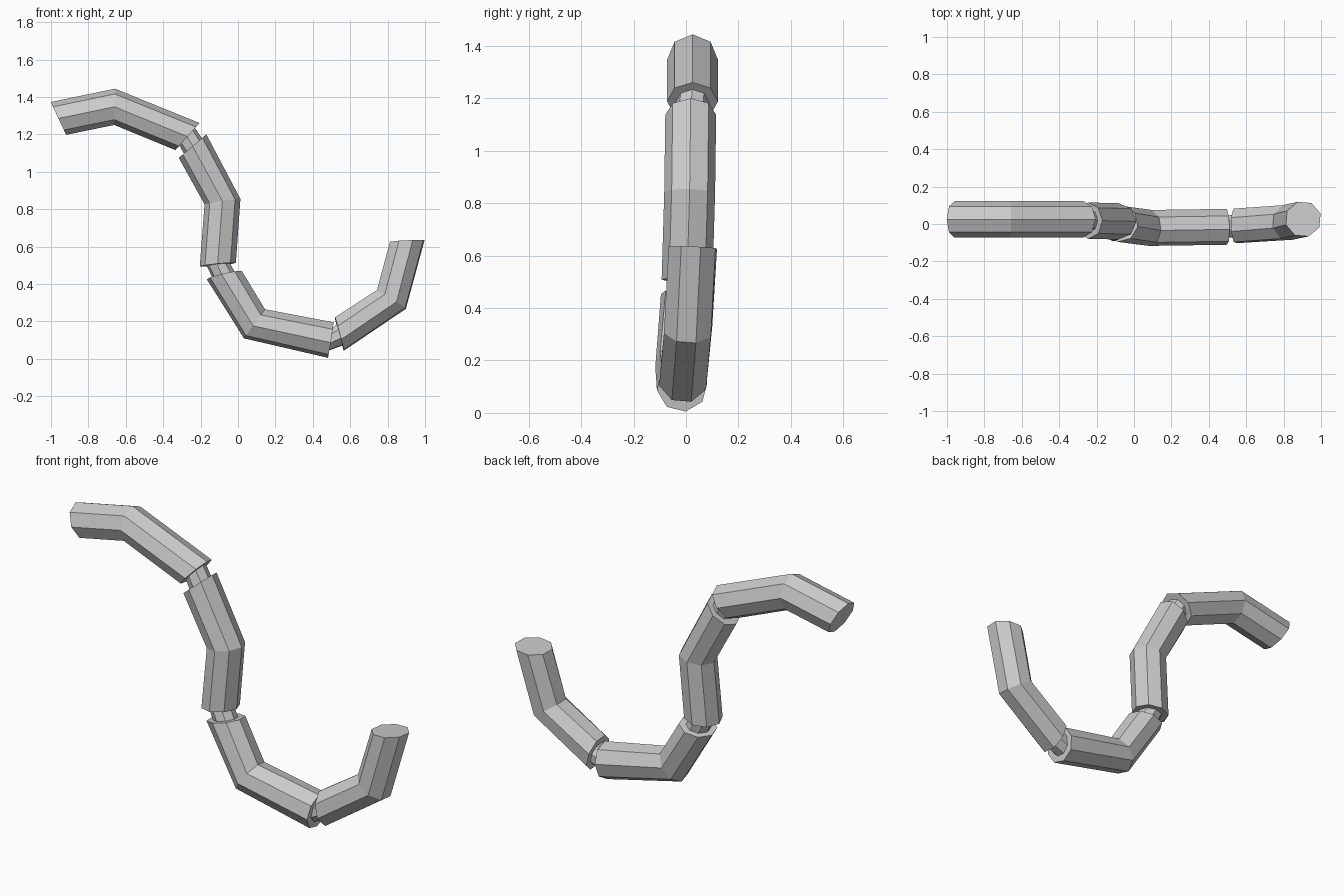
import bpy, bmesh, math
from mathutils import Vector

if "Cube" in bpy.data.objects:
    bpy.data.objects.remove(bpy.data.objects["Cube"])

SIDES = 8

def tube(name, rings, radius, roll=0.0):
    """Capped octagonal tube; each ring is (centre, tangent)."""
    bm = bmesh.new()
    loops = []
    for centre, tangent in rings:
        t = Vector(tangent).normalized()
        u = Vector((0, -1, 0))
        u = (u - t * u.dot(t)).normalized()
        v = t.cross(u)
        loop = []
        for i in range(SIDES):
            a = 2 * math.pi * i / SIDES + math.radians(roll)
            loop.append(bm.verts.new(Vector(centre) + radius * (u * math.cos(a) + v * math.sin(a))))
        loops.append(loop)
    for a, b in zip(loops, loops[1:]):
        for i in range(SIDES):
            j = (i + 1) % SIDES
            bm.faces.new((a[i], a[j], b[j], b[i]))
    bm.faces.new(loops[0])
    bm.faces.new(loops[-1])
    bmesh.ops.recalc_face_normals(bm, faces=bm.faces)
    mesh = bpy.data.meshes.new(name)
    bm.to_mesh(mesh)
    bm.free()
    bpy.context.collection.objects.link(bpy.data.objects.new(name, mesh))

# Four bent links: (centre, tangent) at start, bend and end
links = [
    ([((-0.96, 0.025, 1.285), (0.17, 0, 0.08)),
      ((-0.66, 0.025, 1.347), (1, 0, -0.02)),
      ((-0.27, 0.025, 1.188), (0.135, 0, -0.12))], 0),
    ([((-0.243, 0.018, 1.137), (0.115, 0, -0.135)),
      ((-0.083, 0.014, 0.84), (0.15, -0.03, -1)),
      ((-0.108, 0.004, 0.503), (0.1, -0.06, -1))], 0),
    ([((-0.073, 0.0, 0.447), (0.23, -0.1, -1)),
      ((0.088, -0.021, 0.187), (0.145, 0, -0.105)),
      ((0.496, -0.015, 0.10), (1, 0.02, -0.16))], 8),
    ([((0.542, -0.01, 0.132), (1, 0.03, 0.27)),
      ((0.82, 0.008, 0.317), (0.095, 0.007, 0.15)),
      ((0.905, 0.026, 0.63), (-0.05, 0.04, 1))], 18),
]
for n, (rings, roll) in enumerate(links, 1):
    tube(f"link_{n}", rings, 0.097, roll)

# Thinner joints plugging each gap
for n, ((a, _), (b, roll)) in enumerate(zip(links, links[1:]), 1):
    p, q = Vector(a[-1][0]), Vector(b[0][0])
    t = Vector(a[-1][1]).normalized() + Vector(b[0][1]).normalized()
    d = t.normalized() * 0.01
    tube(f"joint_{n}", [(p - d, a[-1][1]), (q + d, b[0][1])], 0.063, roll)
